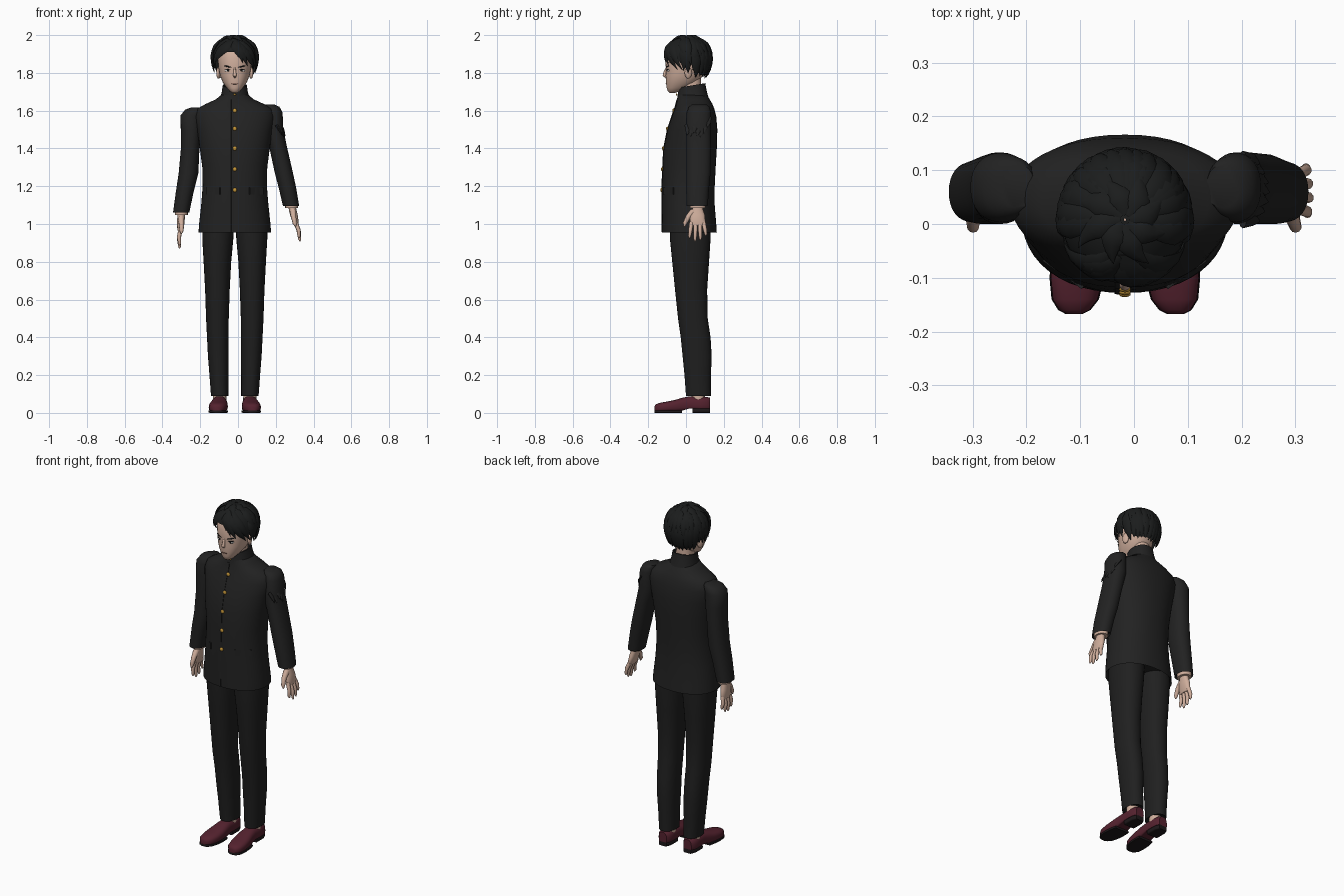
import bpy, bmesh, math, random
from mathutils import Vector, Matrix

if "Cube" in bpy.data.objects:
    bpy.data.objects.remove(bpy.data.objects["Cube"])

random.seed(4)
CX = -0.017  # centre line of the body


def mat(name, rgb):
    m = bpy.data.materials.new(name)
    m.diffuse_color = (*rgb, 1)
    m.use_nodes = True
    m.node_tree.nodes["Principled BSDF"].inputs["Base Color"].default_value = m.diffuse_color
    return m


JACKET = mat("jacket_black", (0.016, 0.016, 0.016))
TROUSER = mat("trouser_black", (0.014, 0.014, 0.014))
HAIR = mat("hair_black", (0.011, 0.012, 0.012))
SKIN = mat("skin", (0.62, 0.42, 0.33))
SHOE = mat("shoe_maroon", (0.09, 0.016, 0.028))
SOLE = mat("sole_dark", (0.012, 0.009, 0.010))
GOLD = mat("button_gold", (0.55, 0.30, 0.04))
WHITE = mat("eye_white", (0.7, 0.68, 0.66))
LIP = mat("mouth_line", (0.20, 0.09, 0.07))


def finish(name, bm, m, angle=50):
    bmesh.ops.recalc_face_normals(bm, faces=bm.faces)
    me = bpy.data.meshes.new(name)
    bm.to_mesh(me)
    bm.free()
    me.materials.append(m)
    ob = bpy.data.objects.new(name, me)
    bpy.context.collection.objects.link(ob)
    bpy.ops.object.select_all(action='DESELECT')
    ob.select_set(True)
    bpy.context.view_layer.objects.active = ob
    bpy.ops.object.shade_smooth_by_angle(angle=math.radians(angle))
    return ob


def skin_rings(name, rings, m, cap=True):
    """Bridge equal-length closed rings of points."""
    bm = bmesh.new()
    vs = [[bm.verts.new(p) for p in r] for r in rings]
    n = len(vs[0])
    for a, b in zip(vs, vs[1:]):
        for i in range(n):
            bm.faces.new((a[i], a[(i + 1) % n], b[(i + 1) % n], b[i]))
    if cap:
        bm.faces.new(vs[0])
        bm.faces.new(vs[-1])
    return finish(name, bm, m)


def loft(name, rows, m, axis='z', power=2.2, n=32, fix=None, cap=True):
    """rows: (position on axis, x centre, x radius, low, high of other axis)."""
    rings = []
    for h, cx, rx, lo, hi in rows:
        ring = []
        for i in range(n):
            t = 2 * math.pi * i / n
            c, s = math.cos(t), math.sin(t)
            x = cx + rx * math.copysign(abs(c) ** (2 / power), c)
            w = (lo + hi) / 2 + (hi - lo) / 2 * math.copysign(abs(s) ** (2 / power), s)
            p = Vector((x, w, h) if axis == 'z' else (x, h, w))
            ring.append(fix(p) if fix else p)
        rings.append(ring)
    return skin_rings(name, rings, m, cap)


def tube(name, pts, radii, m, flat=1.0, out=(1, 0, 0), n=10):
    pts = [Vector(p) for p in pts]
    rings = []
    for i, p in enumerate(pts):
        t = (pts[min(i + 1, len(pts) - 1)] - pts[max(i - 1, 0)]).normalized()
        o = out[i] if isinstance(out, list) else Vector(out)
        b = o.cross(t).normalized()
        nn = t.cross(b)
        rings.append([p + radii[i] * (b * math.cos(a) + nn * math.sin(a) * flat)
                      for a in (2 * math.pi * k / n for k in range(n))])
    return skin_rings(name, rings, m)


def ball(name, loc, scale, m, rz=0, ry=0):
    bm = bmesh.new()
    bmesh.ops.create_uvsphere(bm, u_segments=16, v_segments=10, radius=1)
    bm.transform(Matrix.Translation(loc) @ Matrix.Rotation(rz, 4, 'Z')
                 @ Matrix.Rotation(ry, 4, 'Y') @ Matrix.Diagonal((*scale, 1)))
    return finish(name, bm, m)


# Jacket body: height, half width, front, back
torso = [(0.98, .175, -.11, .145), (0.955, .192, -.128, .163), (1.0, .189, -.128, .16),
         (1.1, .178, -.127, .152), (1.2, .17, -.127, .152), (1.3, .172, -.123, .157),
         (1.4, .185, -.118, .163), (1.5, .2, -.098, .166), (1.57, .212, -.075, .16),
         (1.61, .2, -.06, .15), (1.635, .155, -.052, .14), (1.66, .1, -.047, .125),
         (1.685, .07, -.042, .11)]
loft("jacket_body", [(z, CX, r, a, b) for z, r, a, b in torso], JACKET, n=48)
loft("collar", [(1.66, CX, .08, -.05, .118), (1.70, CX, .069, -.043, .108), (1.735, CX, .064, -.038, .102),
                (1.735, CX, .058, -.032, .096), (1.69, CX, .057, -.031, .095)], JACKET,
     fix=lambda p: p + Vector((0, 0, .17 * (p.y - .04))))


def front_y(z):
    rows = torso[1:]
    for a, b in zip(rows, rows[1:]):
        if a[0] <= z <= b[0]:
            return a[2] + (b[2] - a[2]) * (z - a[0]) / (b[0] - a[0])


# Front closing edge, buttons and pocket flaps
loft("jacket_front_edge", [(z, CX - .012, .008, front_y(z) - .003, front_y(z) + .01)
                           for z in (.957, 1.0, 1.1, 1.2, 1.3, 1.4, 1.5, 1.57, 1.61, 1.66)], JACKET, n=8, power=4)
for z in (1.18, 1.29, 1.40, 1.505, 1.60):
    ball("button", (CX, front_y(z) - .003, z), (.011, .006, .011), GOLD)
ball("collar_hook", (CX, -.05, 1.685), (.006, .004, .006), GOLD)
for s in (-1, 1):
    bm = bmesh.new()
    bmesh.ops.create_cube(bm, size=1)
    bm.transform(Matrix.Translation((CX + s * .113, -.09, 1.175)) @ Matrix.Rotation(s * .62, 4, 'Z')
                 @ Matrix.Diagonal((.09, .012, .035, 1)))
    finish("pocket_flap", bm, JACKET)

# Sleeves: height, x centre, x radius, front, back
loft("sleeve_left", [(1.618, -.215, .03, .03, .11), (1.605, -.23, .05, .015, .125), (1.575, -.247, .057, .004, .132),
                     (1.5, -.248, .055, 0, .133), (1.4, -.253, .049, 0, .133), (1.27, -.262, .052, 0, .13),
                     (1.17, -.282, .047, 0, .122), (1.06, -.301, .043, .004, .115), (1.075, -.299, .034, .015, .105)], JACKET)
loft("sleeve_right", [(1.632, .165, .03, .03, .11), (1.62, .178, .042, .015, .125), (1.59, .188, .048, .004, .132),
                      (1.5, .19, .05, 0, .133), (1.4, .214, .047, 0, .133), (1.27, .243, .048, 0, .13),
                      (1.19, .262, .046, 0, .122), (1.095, .281, .043, .004, .115), (1.11, .279, .034, .015, .105)], JACKET)
# Crumpled cloth folds on the right upper sleeve
for i in range(7):
    y, z = .01 + .018 * i, 1.48 + random.uniform(0, .06)
    x = .222 + .018 * math.sin(math.pi * i / 6)
    tube("sleeve_fold", [(x - .02, y, z + .03), (x, y, z), (x + .012, y - .005, z - .025)],
         [.018, .013, .001], JACKET, flat=.5)

# Hands: cuff, palm, four fingers and thumb, s is the outward side
for s, wx, wz, lean in ((-1, -.300, 1.06, .010), (1, .284, 1.098, .045)):
    def hp(d, y, o=0):
        return (wx + s * (lean * d / .19 + o), y, wz - d)
    loft("shirt_cuff", [(wz + .02, wx, .034, .02, .104), (wz - .012, wx, .034, .02, .104)], SKIN)
    loft("palm", [(wz + .02, hp(0, 0)[0], .022, .035, .09), (wz - .02, hp(.02, 0)[0], .02, .033, .09),
                  (wz - .05, hp(.05, 0)[0], .02, .022, .1), (wz - .085, hp(.085, 0)[0], .017, .02, .103),
                  (wz - .105, hp(.105, 0)[0], .011, .024, .1)], SKIN, n=20)
    for y, dy, length in ((.029, -.010, .075), (.051, -.003, .092), (.073, .003, .085), (.093, .012, .062)):
        tube("finger", [hp(.09, y), hp(.095 + length * .5, y + dy * .6, .006), hp(.095 + length * .9, y + dy),
                        hp(.098 + length, y + dy)], [.0115, .0105, .008, .003], SKIN)
    tube("thumb", [hp(.03, .04), hp(.06, .012, -.004), hp(.095, -.006, -.006), hp(.112, -.009, -.006)],
         [.018, .014, .011, .003], SKIN)

# Trousers, ankles and shoes, mirrored about the centre line
for s in (-1, 1):
    loft("trouser_leg", [(z, CX + s * o, r, a, b) for z, o, r, a, b in (
        (1.02, .088, .084, -.085, .13), (.92, .09, .082, -.085, .13), (.8, .092, .073, -.073, .122),
        (.65, .092, .065, -.058, .112), (.5, .092, .06, -.042, .115), (.4, .09, .057, -.028, .13),
        (.3, .087, .055, -.018, .136), (.2, .084, .05, -.008, .132), (.09, .08, .046, 0, .132),
        (.1, .08, .038, .012, .12))], TROUSER)
    tube("ankle", [(CX + s * .08, .065, .05), (CX + s * .08, .065, .13)], [.036, .034], SKIN, n=16)
    shoe = ((-.167, .014, .035), (-.16, .028, .045), (-.14, .042, .053), (-.1, .049, .06), (-.06, .049, .068),
            (-.02, .044, .08), (.02, .039, .088), (.07, .04, .086), (.11, .038, .085), (.127, .026, .08))
    off = {y: CX + s * (.081 + max(0, -y) * .08) for y, _, _ in shoe}
    loft("shoe", [(y, off[y], r, .0, h) for y, r, h in shoe], SHOE, axis='y', power=2.6, n=28,
         fix=lambda p: Vector((p.x, p.y, max(p.z, .012 if p.y < -.015 else .024))))
    loft("sole", [(y, off[y], r + .002, 0, .014) for y, r, h in shoe[:6]], SOLE, axis='y', power=6, n=16)
    loft("heel", [(y, off[.07], r, 0, .026) for y, r in ((.035, .037), (.1, .037), (.127, .025))],
         SOLE, axis='y', power=6, n=16)

# Head and neck
loft("neck", [(1.64, CX, .05, -.02, .085), (1.70, CX, .048, -.025, .08), (1.79, CX, .048, -.03, .08)], SKIN)
loft("head", [(z, CX, r, a, b) for z, r, a, b in (
    (1.694, .012, -.085, -.06), (1.702, .026, -.096, -.03), (1.72, .042, -.102, .01), (1.75, .064, -.106, .06),
    (1.785, .078, -.108, .09), (1.83, .087, -.107, .11), (1.88, .09, -.11, .114), (1.93, .08, -.09, .1),
    (1.965, .045, -.05, .06))], SKIN)
tube("nose", [(CX, -.103, 1.826), (CX, -.112, 1.80), (CX, -.114, 1.787), (CX, -.104, 1.777)],
     [.005, .008, .0105, .005], SKIN)
ball("mouth", (CX, -.105, 1.742), (.017, .003, .0025), LIP)
for s in (-1, 1):
    ball("ear", (CX + s * .086, .012, 1.80), (.011, .02, .031), SKIN, rz=s * .3)
    ball("eye_white", (CX + s * .037, -.0955, 1.812), (.018, .004, .006), WHITE, rz=s * .35)
    ball("iris", (CX + s * .035, -.098, 1.812), (.006, .004, .006), HAIR, rz=s * .35)
    ball("upper_lid", (CX + s * .037, -.097, 1.818), (.020, .004, .0025), HAIR, rz=s * .35, ry=-s * .1)
    ball("eyebrow", (CX + s * .038, -.098, 1.834), (.022, .004, .0035), HAIR, rz=s * .35, ry=-s * .2)


# Hair: a cap around the skull plus tapered locks lying on it
def scalp(az, el, k=1.0):
    a, e = math.radians(az), math.radians(el)
    c = math.cos(e if e > 0 else e * .6) * k
    return Vector((CX + .116 * math.sin(a) * c, .008 - .122 * math.cos(a) * c, 1.882 + .113 * math.sin(e) * k))


def hairline(az):
    d = min(az % 360, 360 - az % 360)
    f = min(max((d - 50) / 25, 0), 1)
    g = min(max((d - 105) / 25, 0), 1)
    return 14 - 34 * f - 36 * g


skin_rings("hair_cap", [[scalp(az, 89 + (hairline(az) - 89) * j / 14) for az in range(0, 360, 8)]
                        for j in range(15)], HAIR, cap=False)


def lock(az0, el0, az1, el1, w=.028, k1=1.03):
    steps = [i / 7 for i in range(8)]
    pts = [scalp(az0 + (az1 - az0) * t, el0 + (el1 - el0) * t, .98 + (k1 - .98) * t) for t in steps]
    outs = [(p - Vector((CX, .008, 1.87))).normalized() for p in pts]
    rad = [w * (.5 + 1.2 * t if t < .4 else 1.62 * (1 - t) + .01) for t in steps]
    tube("hair_lock", pts, rad, HAIR, flat=.4, out=outs, n=8)


# Fringe parted left of centre
for args in ((-6, 55, -75, -14), (-10, 50, -58, -12), (-14, 42, -48, 2), (-20, 55, -82, -32), (0, 58, 22, -16),
             (2, 52, 36, -24), (6, 50, 50, -22), (12, 46, 64, -34), (-2, 48, 10, 0), (20, 55, 78, -36)):
    lock(*args)
# Sides, back and crown
for az in range(80, 284, 12):
    back = 115 < az < 245
    lock(az + random.uniform(-10, 10), 40, az, (-66 if back else -42) + random.uniform(-6, 8), .034, 1.04)
    lock(az + random.uniform(-12, 12), 70, az + 6, random.uniform(-25, 0), .03, 1.09)
for az in range(0, 360, 45):
    lock(az, 86, az + 30, 40 + random.uniform(-10, 10), .026, 1.07)
